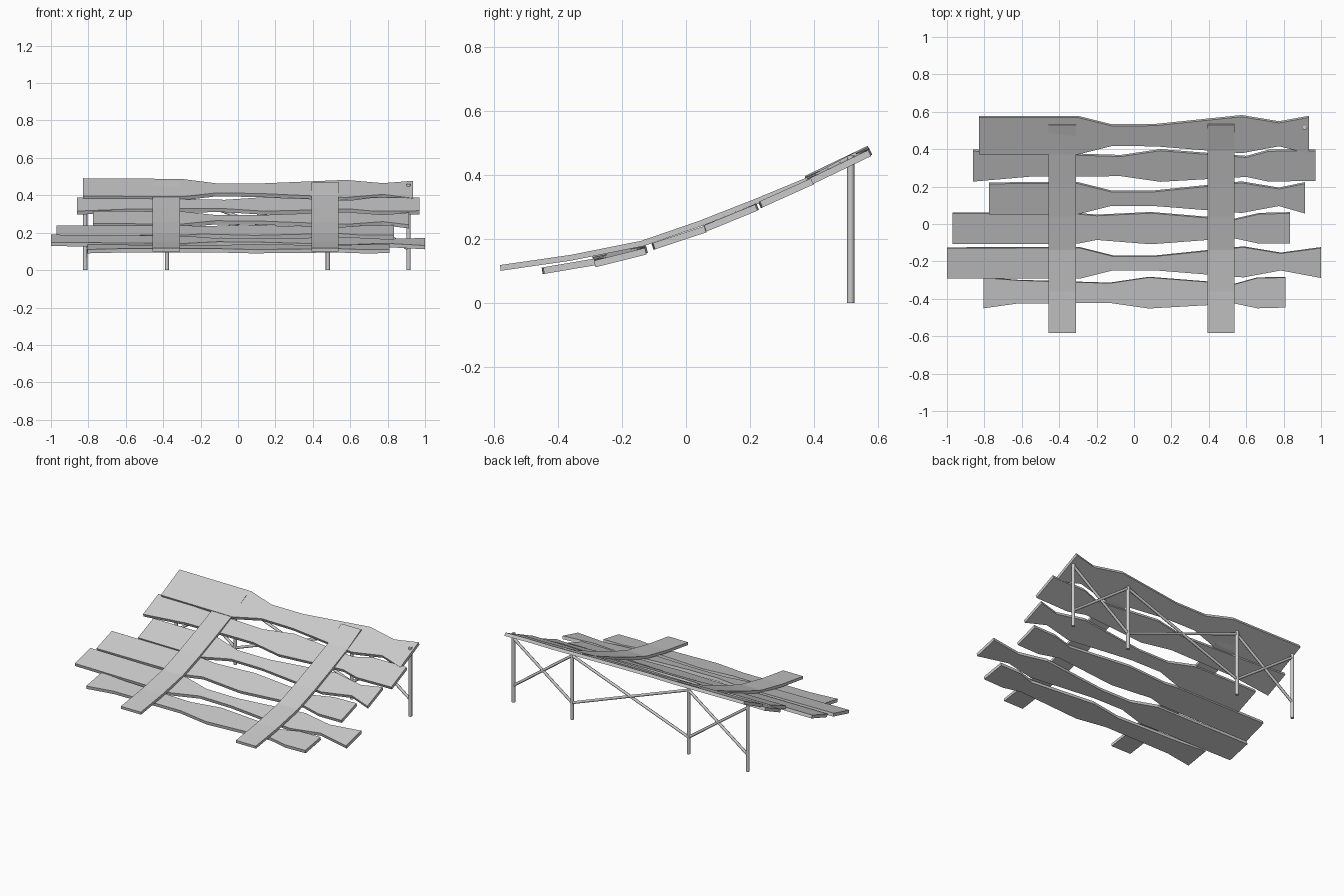
import bpy, bmesh
from math import sqrt
from mathutils import Vector

if "Cube" in bpy.data.objects:
    bpy.data.objects.remove(bpy.data.objects["Cube"])


def make_object(name, bm):
    bmesh.ops.recalc_face_normals(bm, faces=bm.faces)
    me = bpy.data.meshes.new(name)
    bm.to_mesh(me)
    bm.free()
    ob = bpy.data.objects.new(name, me)
    bpy.context.collection.objects.link(ob)
    return ob


def loft(name, rings):
    """Skin a row of four-cornered sections and cap both ends."""
    bm = bmesh.new()
    vs = [[bm.verts.new(p) for p in r] for r in rings]
    for a, b in zip(vs, vs[1:]):
        for i in range(4):
            j = (i + 1) % 4
            bm.faces.new((a[i], a[j], b[j], b[i]))
    bm.faces.new(vs[0])
    bm.faces.new(vs[-1])
    return make_object(name, bm)


def rod(name, a, b, radius):
    a, b = Vector(a), Vector(b)
    bm = bmesh.new()
    bmesh.ops.create_cone(bm, cap_ends=True, segments=8, radius1=radius,
                          radius2=radius, depth=(b - a).length)
    ob = make_object(name, bm)
    ob.location = (a + b) / 2
    ob.rotation_mode = 'QUATERNION'
    ob.rotation_quaternion = (b - a).to_track_quat('Z', 'Y')
    for p in ob.data.polygons:
        p.use_smooth = len(p.vertices) == 4
    return ob


# Wavy plank outlines: x, front edge, back edge (relative to the centre line)
WAIST = [(-.30, -.082, .082), (-.12, -.037, .037), (.11, -.038, .038),
         (.575, -.075, .086), (.775, -.038, .053)]
RIPPLE = [(-.62, -.056, .067), (-.13, -.053, .052), (.08, -.083, .083),
          (.54, -.057, .047), (.66, -.082, .080)]
SINGLE = [(-.30, -.080, .078), (-.20, -.060, .069), (.09, -.083, .083),
          (.53, -.050, .046), (.67, -.080, .078)]
HALF = .0105


def cross_plank(name, outline, left, right, y, z, slope, roll=0, shift=0, grow=0):
    pts = [(left, -.082, .081)]
    pts += [(x + shift, lo, hi) for x, lo, hi in outline]
    pts += [(right, -.078, .082)]
    k = HALF / sqrt(1 + slope * slope)
    rings = []
    for x, lo, hi in pts:
        ring = []
        for v, s in ((lo - grow, -1), (hi + grow, -1), (hi + grow, 1), (lo - grow, 1)):
            ring.append((x, y + v - s * slope * k, z + slope * v + roll * x + s * k))
        rings.append(ring)
    loft(name, rings)


# Six cross planks, front to back
cross_plank("cross_plank_1", RIPPLE, -.805, .81, -.367, .114, .17)
cross_plank("cross_plank_2", WAIST, -1.0, 1.0, -.208, .150, .25, roll=-.009, shift=.01)
cross_plank("cross_plank_3", SINGLE, -.97, .835, -.022, .203, .33)
cross_plank("cross_plank_4", WAIST, -.775, .915, .138, .269, .41, roll=-.005)
cross_plank("cross_plank_5", RIPPLE, -.86, .97, .313, .343, .45, shift=.06)
cross_plank("cross_plank_6", WAIST, -.83, .935, .475, .428, .48, roll=-.008, grow=.017)

# Two curved runner boards laid over the planks
TOP = [(-.582, .118), (-.36, .150), (-.14, .194), (.04, .256),
       (.216, .325), (.39, .397), (.53, .472)]
for name, x0, x1 in (("left_runner", -.457, -.310), ("right_runner", .392, .538)):
    rings = []
    for i, (y, z) in enumerate(TOP):
        a, b = TOP[max(i - 1, 0)], TOP[min(i + 1, len(TOP) - 1)]
        d = Vector((b[0] - a[0], b[1] - a[1])).normalized()
        yb, zb = y + d.y * .018, z - d.x * .018
        rings.append([(x0, y, z), (x1, y, z), (x1, yb, zb), (x0, yb, zb)])
    loft(name, rings)

# Back legs and crossed braces between neighbours
LEGS = [-.817, -.38, .48, .912]
LEG_Y = .515
for i, x in enumerate(LEGS):
    rod(f"back_leg_{i + 1}", (x, LEG_Y, 0), (x, LEG_Y, .46 if i == 3 else .445), .0115)
for i, (a, b) in enumerate(zip(LEGS, LEGS[1:])):
    rod(f"brace_{i + 1}a", (a, LEG_Y, .11), (b, LEG_Y, .425), .009)
    rod(f"brace_{i + 1}b", (a, LEG_Y, .425), (b, LEG_Y, .11), .009)
